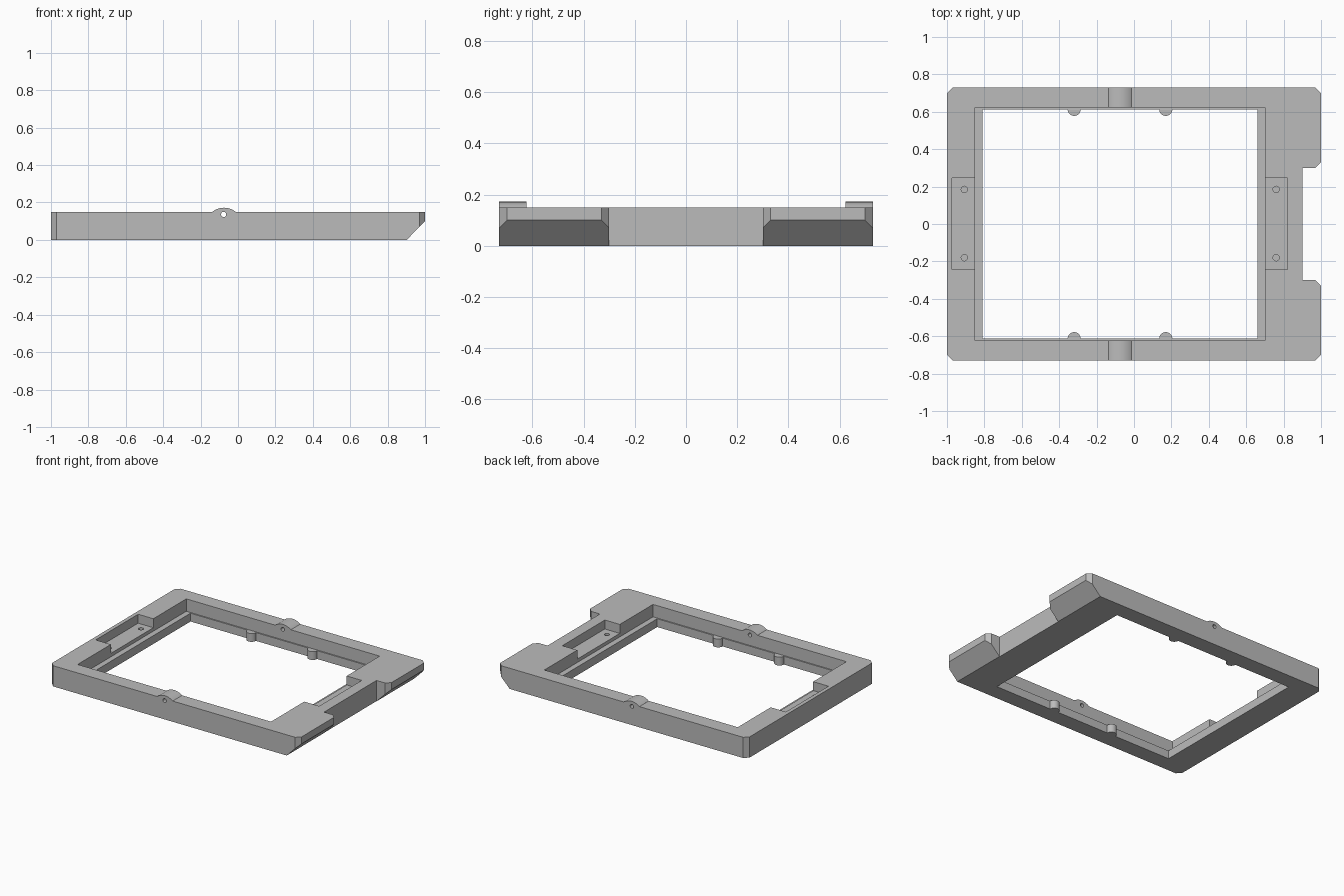
import bpy, bmesh, math
from mathutils import Vector

if "Cube" in bpy.data.objects:
    bpy.data.objects.remove(bpy.data.objects["Cube"])

grey = bpy.data.materials.new("plain grey")
grey.diffuse_color = (0.5, 0.5, 0.5, 1)
grey.use_nodes = True
grey.node_tree.nodes["Principled BSDF"].inputs["Base Color"].default_value = grey.diffuse_color


def prism(name, pts, axis, lo, hi):
    """Closed profile extruded along z (points are x,y) or along y (points are x,z)."""
    place = (lambda a, b, t: (a, b, t)) if axis == "z" else (lambda a, b, t: (a, t, b))
    bm = bmesh.new()
    face = bm.faces.new([bm.verts.new(place(a, b, lo)) for a, b in pts])
    ext = bmesh.ops.extrude_face_region(bm, geom=[face])["geom"]
    shift = Vector(place(0, 0, hi - lo))
    bmesh.ops.translate(bm, vec=shift, verts=[v for v in ext if isinstance(v, bmesh.types.BMVert)])
    bmesh.ops.recalc_face_normals(bm, faces=bm.faces)
    mesh = bpy.data.meshes.new(name)
    bm.to_mesh(mesh)
    bm.free()
    mesh.materials.append(grey)
    obj = bpy.data.objects.new(name, mesh)
    bpy.context.collection.objects.link(obj)
    return obj


def rect(x0, x1, y0, y1):
    return [(x0, y0), (x1, y0), (x1, y1), (x0, y1)]


def arc(cx, cy, r, a0, a1, n):
    return [(cx + r * math.cos(math.radians(a0 + (a1 - a0) * i / n)),
             cy + r * math.sin(math.radians(a0 + (a1 - a0) * i / n))) for i in range(n + 1)]


def circle(cx, cy, r, n=24):
    return arc(cx, cy, r, 0, 360, n)[:-1]


def combine(target, tool, operation):
    """Apply a boolean and discard the tool."""
    mod = target.modifiers.new("boolean", "BOOLEAN")
    mod.operation, mod.solver, mod.object = operation, "EXACT", tool
    dg = bpy.context.evaluated_depsgraph_get()
    mesh = bpy.data.meshes.new_from_object(target.evaluated_get(dg))
    target.modifiers.clear()
    target.data = mesh
    bpy.data.objects.remove(tool)


def smooth(obj):
    bpy.ops.object.select_all(action="DESELECT")
    obj.select_set(True)
    bpy.context.view_layer.objects.active = obj
    bpy.ops.object.shade_smooth_by_angle(angle=math.radians(30))


X, Y, H, C = 1.0, 0.73, 0.15, 0.03          # half sizes, height, corner chamfer
NX, NY = 0.9, 0.3                           # notch in the right side
LEDGE, POCKET = 0.06, 0.085                 # ledge and pocket floor heights

# Frame outline with chamfered corners and the notch
half = [(NX, NY), (X - C, NY), (X, NY + C), (X, Y - C), (X - C, Y), (-X + C, Y), (-X, Y - C)]
outline = half + [(x, -y) for x, y in reversed(half)]
frame = prism("frame", outline, "z", 0, H)

# Window opening with a stepped ledge
combine(frame, prism("cut", rect(-0.81, 0.66, -0.613, 0.613), "z", -0.1, 0.3), "DIFFERENCE")
combine(frame, prism("cut", rect(-0.85, 0.70, -0.622, 0.622), "z", LEDGE, 0.3), "DIFFERENCE")

# Sloped underside of the right edge
combine(frame, prism("cut", [(0.882, -0.02), (1.022, -0.02), (1.022, 0.122)], "y", -1, 1), "DIFFERENCE")

# Side pockets, each with two blind screw holes
for x0, x1, hole_x in ((-0.972, -0.83, -0.907), (0.68, 0.82, 0.76)):
    combine(frame, prism("cut", rect(x0, x1, -0.242, 0.245), "z", POCKET, 0.3), "DIFFERENCE")
    for y in (-0.18, 0.185):
        combine(frame, prism("cut", circle(hole_x, y, 0.017), "z", 0.03, 0.2), "DIFFERENCE")

# Rounded humps on the front and back bars, with a pin hole through both
for y0, y1 in ((-Y, -0.622), (0.622, Y)):
    hump = arc(-0.075, 0.072, 0.1, 51.3, 128.7, 14) + [(-0.1375, 0.12), (-0.0125, 0.12)]
    combine(frame, prism("hump", hump, "y", y0, y1), "UNION")
combine(frame, prism("cut", circle(-0.077, 0.136, 0.014), "y", -1, 1), "DIFFERENCE")
smooth(frame)

# Half-round tabs inside the opening
for side, s in (("front", -1), ("back", 1)):
    for i, x in enumerate((-0.32, 0.17)):
        pts = [(a, s * b) for a, b in arc(x, 0.613, 0.035, 180, 360, 16)]
        smooth(prism(f"{side}_tab_{i + 1}", pts, "z", 0, LEDGE))
